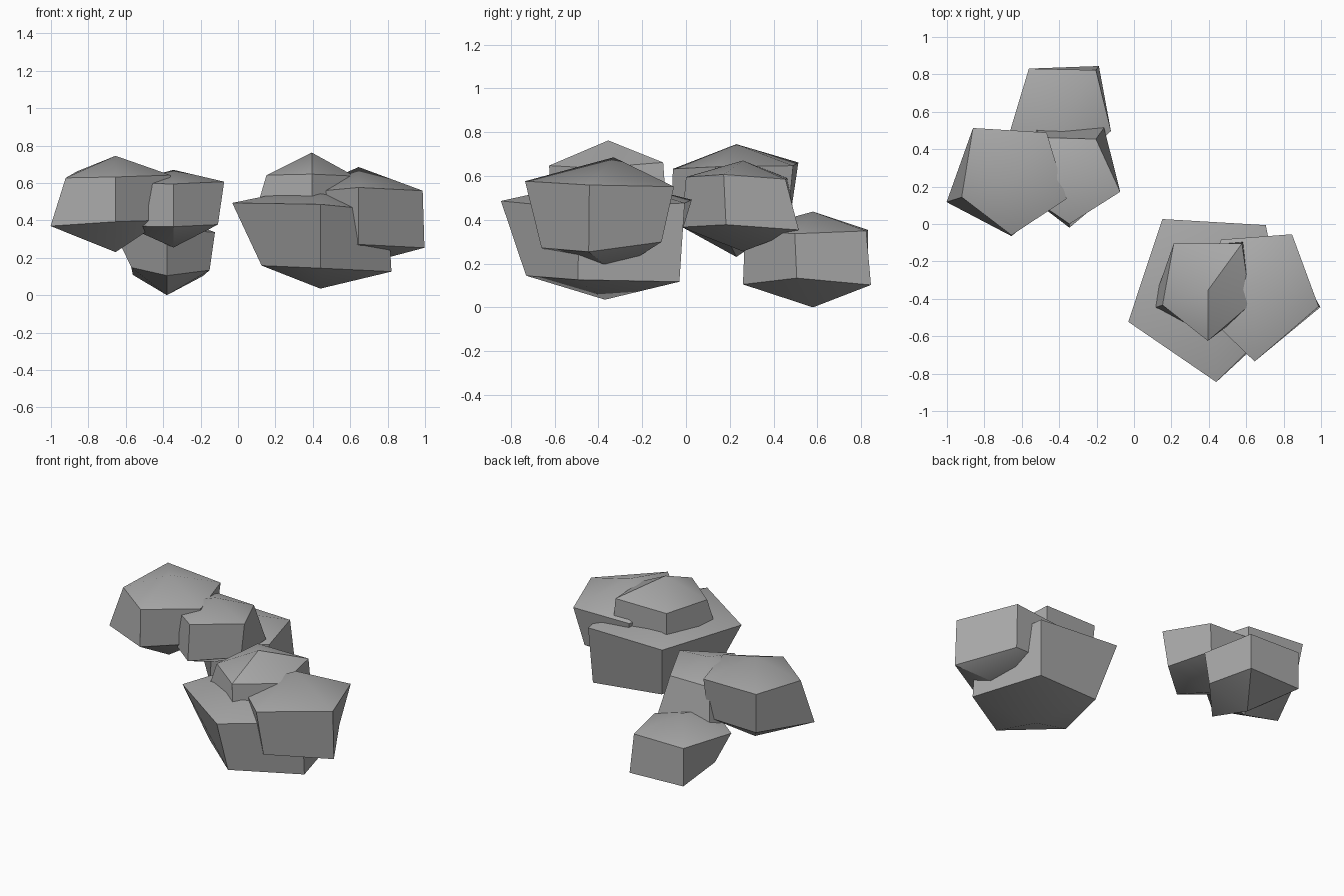
import bpy
import bmesh
from math import cos, sin, radians
from mathutils import Vector

default_cube = bpy.data.objects.get("Cube")
if default_cube:
    bpy.data.objects.remove(default_cube, do_unlink=True)

# One plain stone colour
stone = bpy.data.materials.new("stone_grey")
stone.use_nodes = True
stone_colour = (0.4, 0.4, 0.4, 1)
stone.diffuse_color = stone_colour
stone.node_tree.nodes["Principled BSDF"].inputs["Base Color"].default_value = stone_colour

SIDES = 5


def add_ring(bm, centre, radii, slope):
    """Ring of corners pushed radially from the centre, starting at the front."""
    ring = []
    for i, radius in enumerate(radii):
        angle = radians(-90 + i * 360 / SIDES)
        offset = Vector((cos(angle), sin(angle), slope)) * radius
        ring.append(bm.verts.new(centre + offset))
    return ring


def make_rock(name, centre, top, bottom, upper, lower, rise, drop):
    """Five-sided boulder: two uneven rings closed by a top and a bottom point.
    Ring radii run front, right side, back right, back left, left side of the plan."""
    centre = Vector(centre)
    bm = bmesh.new()
    peak = bm.verts.new((centre.x, centre.y, top))
    foot = bm.verts.new((centre.x, centre.y, bottom))
    high = add_ring(bm, centre, upper, rise)
    low = add_ring(bm, centre, lower, -drop)
    for i in range(SIDES):
        j = (i + 1) % SIDES
        bm.faces.new((peak, high[i], high[j]))
        bm.faces.new((high[i], low[i], low[j], high[j]))
        bm.faces.new((foot, low[j], low[i]))
    bmesh.ops.recalc_face_normals(bm, faces=bm.faces)

    mesh = bpy.data.meshes.new(name)
    bm.to_mesh(mesh)
    bm.free()
    mesh.materials.append(stone)
    rock = bpy.data.objects.new(name, mesh)
    bpy.context.collection.objects.link(rock)

    # Soft blend over the shallow caps, crisp rims and corners
    bpy.ops.object.select_all(action="DESELECT")
    rock.select_set(True)
    bpy.context.view_layer.objects.active = rock
    bpy.ops.object.shade_smooth_by_angle(angle=radians(35))
    return rock


# Back cluster
make_rock("back_cluster_outer_rock", (-0.655, 0.23, 0.49), top=0.745, bottom=0.23,
          upper=(0.29, 0.31, 0.32, 0.35, 0.28),
          lower=(0.295, 0.27, 0.29, 0.3, 0.365), rise=0.49, drop=0.33)
make_rock("back_cluster_inner_rock", (-0.345, 0.26, 0.47), top=0.67, bottom=0.255,
          upper=(0.26, 0.285, 0.24, 0.25, 0.27),
          lower=(0.28, 0.25, 0.315, 0.305, 0.27), rise=0.48, drop=0.37)
make_rock("back_cluster_low_rock", (-0.38, 0.58, 0.22), top=0.437, bottom=0,
          upper=(0.31, 0.27, 0.3, 0.31, 0.3),
          lower=(0.32, 0.24, 0.327, 0.31, 0.2), rise=0.43, drop=0.36)

# Front cluster
make_rock("front_cluster_base_rock", (0.44, -0.37, 0.31), top=0.59, bottom=0.035,
          upper=(0.475, 0.38, 0.45, 0.49, 0.495),
          lower=(0.36, 0.4, 0.42, 0.36, 0.33), rise=0.37, drop=0.46)
make_rock("front_cluster_side_rock", (0.645, -0.33, 0.42), top=0.685, bottom=0.16,
          upper=(0.405, 0.36, 0.34, 0.305, 0.33),
          lower=(0.33, 0.37, 0.27, 0.27, 0.3), rise=0.385, drop=0.45)
make_rock("front_cluster_top_rock", (0.395, -0.355, 0.55), top=0.762, bottom=0.35,
          upper=(0.27, 0.24, 0.31, 0.31, 0.255),
          lower=(0.26, 0.26, 0.33, 0.29, 0.32), rise=0.36, drop=0.36)
